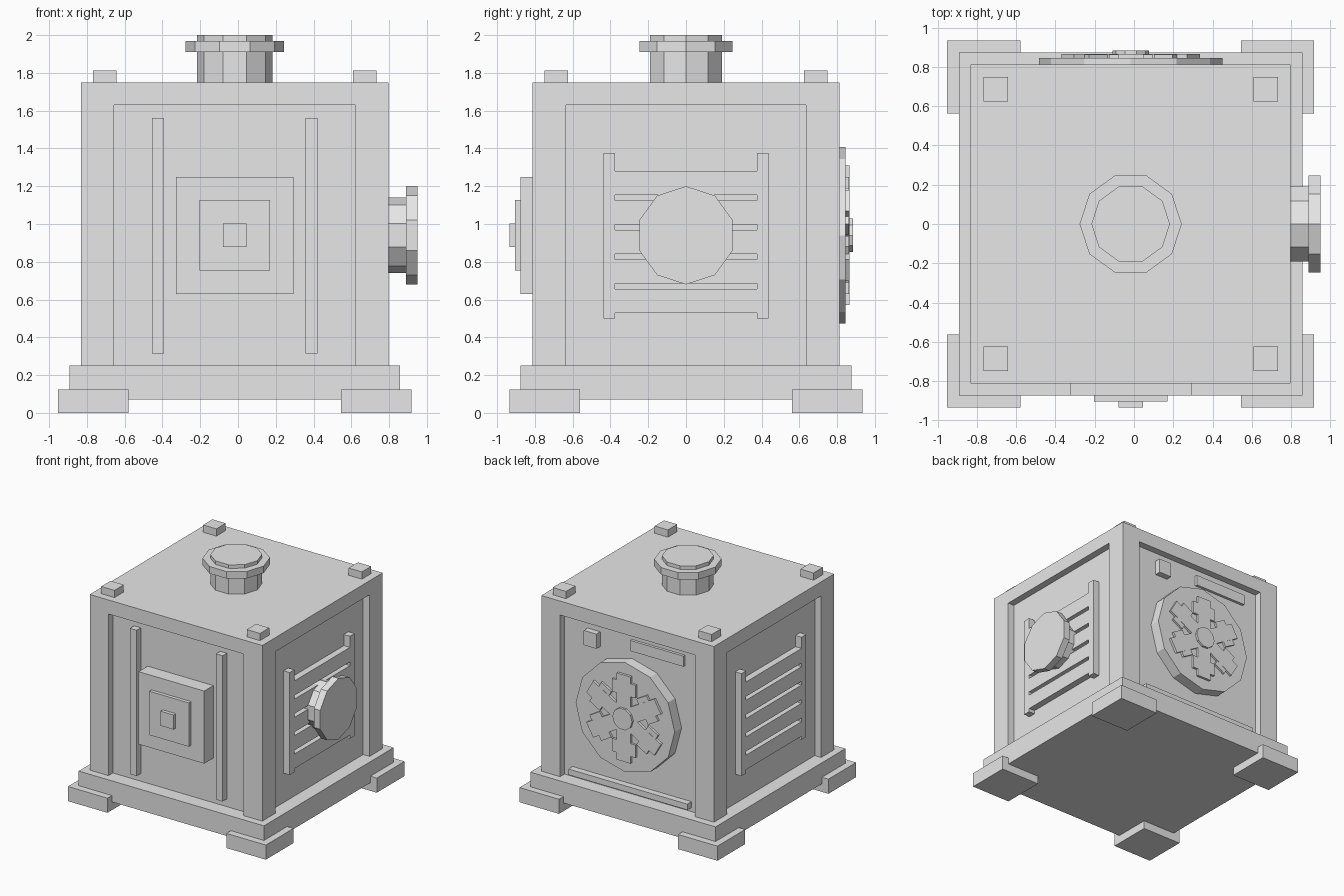
import bpy, bmesh, math
from mathutils import Matrix, Vector

if "Cube" in bpy.data.objects:
    bpy.data.objects.remove(bpy.data.objects["Cube"])

CX = -0.017   # the knob on the right shifts the body slightly left
CZ = 0.94     # height of the side details

grey = bpy.data.materials.new("light grey")
grey.diffuse_color = (0.8, 0.8, 0.8, 1)
grey.use_nodes = True
grey.node_tree.nodes["Principled BSDF"].inputs["Base Color"].default_value = grey.diffuse_color


def finish(name, bm):
    bmesh.ops.recalc_face_normals(bm, faces=bm.faces)
    me = bpy.data.meshes.new(name)
    bm.to_mesh(me)
    bm.free()
    me.materials.append(grey)
    ob = bpy.data.objects.new(name, me)
    bpy.context.collection.objects.link(ob)
    return ob


def add_box(bm, x, y, z, rot=None):
    """Box from (min, max) ranges, x measured from the body centre."""
    size = Vector((x[1] - x[0], y[1] - y[0], z[1] - z[0]))
    mid = Vector((sum(x) / 2, sum(y) / 2, sum(z) / 2))
    m = Matrix.Translation(mid) @ Matrix.Diagonal((*size, 1))
    base = Matrix.Translation((CX, 0, 0))
    bmesh.ops.create_cube(bm, size=1, matrix=base @ (rot or Matrix()) @ m)


def box(name, x, y, z):
    bm = bmesh.new()
    add_box(bm, x, y, z)
    return finish(name, bm)


def prism(name, sides, r, lo, hi, axis, centre):
    """Low-sided cylinder along an axis, with a corner on the other axes."""
    bm = bmesh.new()
    rot = {'Z': Matrix(),
           'X': Matrix.Rotation(math.pi / 2, 4, 'Y'),
           'Y': Matrix.Rotation(-math.pi / 2, 4, 'X')}[axis]
    bmesh.ops.create_cone(bm, cap_ends=True, segments=sides, radius1=r, radius2=r,
                          depth=hi - lo, matrix=Matrix.Translation((0, 0, (lo + hi) / 2)))
    # put a corner exactly on local +x
    v = max(bm.verts, key=lambda p: p.co.x)
    turn = Matrix.Rotation(-math.atan2(v.co.y, v.co.x), 4, 'Z')
    bm.transform(Matrix.Translation(centre) @ rot @ turn)
    return finish(name, bm)


# body with a recessed panel on each side
bm = bmesh.new()
add_box(bm, (-0.815, 0.815), (-0.812, 0.812), (0.1, 1.75))
bm.normal_update()
sides = [f for f in bm.faces if abs(f.normal.z) < 0.5]
bmesh.ops.inset_individual(bm, faces=sides, thickness=0.25)
bm.normal_update()
for f in sides:
    for v in f.verts:
        v.co.z = 1.63 if v.co.z > 0.9 else 0.25
rims = [(f, f.normal.copy()) for f in sides]
for f, n in rims:
    new = bmesh.ops.extrude_discrete_faces(bm, faces=[f])['faces'][0]
    bmesh.ops.translate(bm, verts=new.verts, vec=-0.06 * n)
finish("body", bm)

# plinth, feet and roof studs
box("plinth", (-0.875, 0.875), (-0.875, 0.875), (0.07, 0.25))
for sx in (-1, 1):
    for sy in (-1, 1):
        def span(s, a, b):
            return tuple(sorted((s * a, s * b)))
        box("foot", span(sx, 0.562, 0.935), span(sy, 0.562, 0.935), (0, 0.125))
        box("roof_stud", span(sx, 0.625, 0.75), span(sy, 0.625, 0.75), (1.75, 1.812))

# chimney on the roof
prism("chimney", 10, 0.2, 1.74, 2.0, 'Z', (CX, 0, 0))
prism("chimney_collar", 10, 0.26, 1.91, 1.97, 'Z', (CX, 0, 0))

# front: two rails and a stepped plate
for sx in (-1, 1):
    box("front_rail", tuple(sorted((sx * 0.375, sx * 0.4375))), (-0.808, -0.74), (0.315, 1.56))
for half, y in ((0.31, -0.875), (0.187, -0.905), (0.062, -0.935)):
    box("front_plate", (-half, half), (y, -0.74), (CZ - half, CZ + half))

# left and right: vents with posts and five slats
for name, sx in (("left", -1), ("right", 1)):
    xr = tuple(sorted((sx * 0.74, sx * 0.812)))
    bm = bmesh.new()
    for a in (-0.4375, 0.375):
        add_box(bm, xr, (a, a + 0.0625), (0.5, 1.375))
    for i in range(5):
        z = 0.53 + i * 0.1562
        add_box(bm, xr, (-0.375, 0.375), (z, z + 0.125))
    finish(name + "_vent", bm)

# right: knob
prism("knob_neck", 10, 0.2, 0.74, 0.9, 'X', (0, 0, CZ))
prism("knob_cap", 10, 0.26, 0.89, 0.95, 'X', (0, 0, CZ))

# back: fan disc with six stepped blades and a hub
prism("fan_disc", 12, 0.468, 0.74, 0.845, 'Y', (CX, 0, CZ))
bm = bmesh.new()
for i in range(6):
    rot = Matrix.Translation((0, 0, CZ)) @ Matrix.Rotation(i * math.pi / 3, 4, 'Y')
    add_box(bm, (-0.065, 0.065), (0.83, 0.866), (0.07, 0.37), rot)
    add_box(bm, (-0.11, 0.11), (0.83, 0.864), (0.2, 0.31), rot)
finish("fan_blades", bm)
prism("fan_hub", 10, 0.093, 0.83, 0.885, 'Y', (CX, 0, CZ))

# back: small button, label plate and lower sill
box("back_button", (0.3, 0.42), (0.74, 0.805), (1.43, 1.555))
box("back_plate", (-0.5, 0.0), (0.74, 0.775), (1.48, 1.57))
box("back_sill", (-0.562, 0.562), (0.74, 0.808), (0.285, 0.335))
